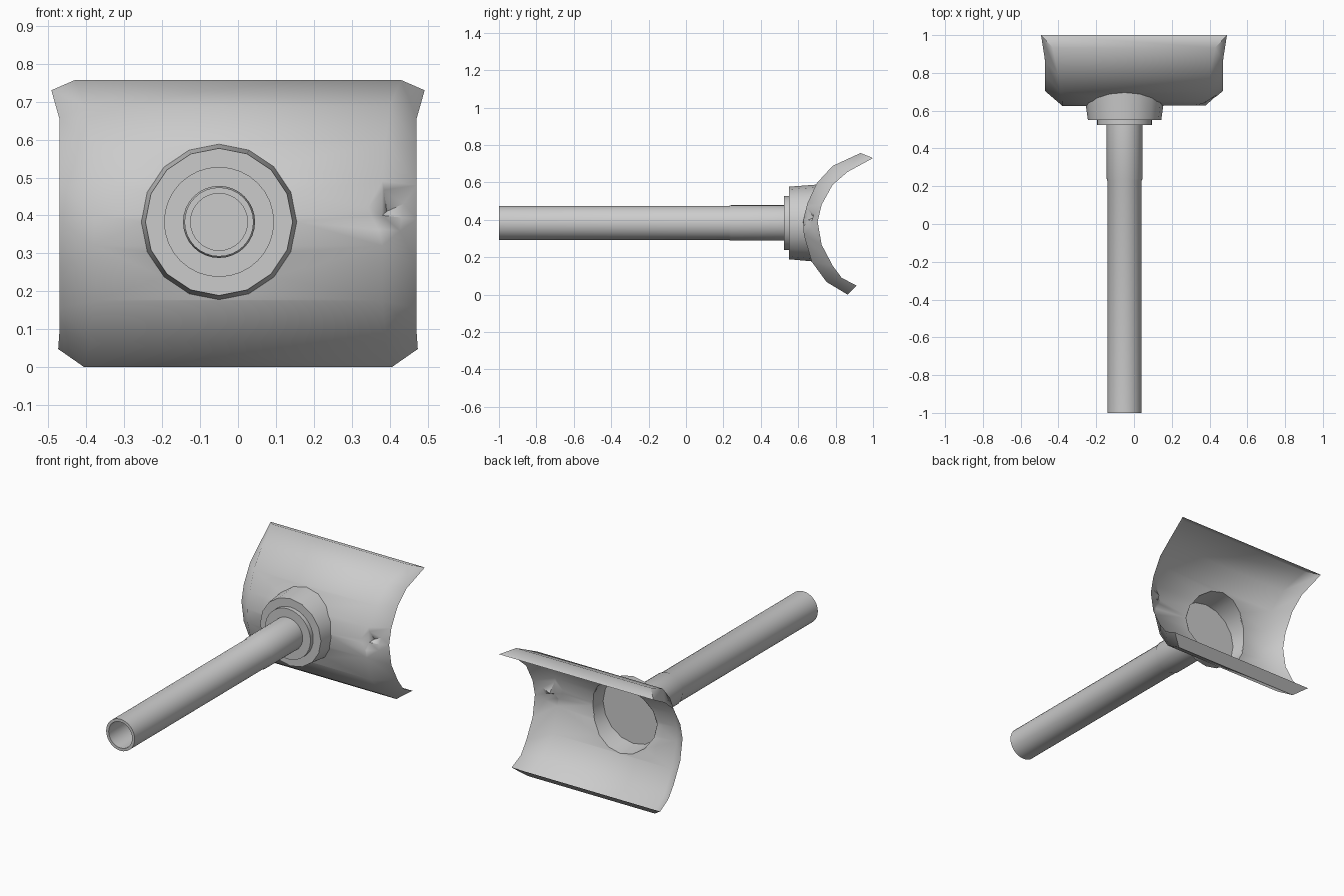
import bpy, bmesh, math
from mathutils import Vector
from mathutils.geometry import delaunay_2d_cdt

if "Cube" in bpy.data.objects:
    bpy.data.objects.remove(bpy.data.objects["Cube"])

CX, CZ = -0.05, 0.383          # axis of the handle
grey = bpy.data.materials.new("light grey")
grey.diffuse_color = (0.6, 0.6, 0.6, 1)
grey.use_nodes = True
grey.node_tree.nodes["Principled BSDF"].inputs["Base Color"].default_value = grey.diffuse_color

# Guard cross-section rows: main panel (y, z), half width, folded rim (y, z)
PANEL = [(.864, 0), (.752, .067), (.672, .176), (.63, .32), (.626, .40),
         (.65, .49), (.70, .597), (.784, .688), (.933, .757)]
WIDTH = [.405, .39, .38, .38, .38, .38, .39, .40, .43]
RIM = [(.912, .048), (.832, .09), (.784, .155), (.725, .267), (.704, .39),
       (.725, .48), (.784, .587), (.864, .656), (1.0, .73)]
RIM_X = [.474] + [.471] * 7 + [.492]
EDGE = 1.25                    # u value of the rim; the fold is at u = 1


def lerp(a, b, t):
    return a + (b - a) * t


def row(s):
    """Interpolated panel y, z, width and rim x, y, z at row s."""
    i = min(max(int(s), 0), len(PANEL) - 2)
    t = s - i
    vals = [(*PANEL[k], WIDTH[k], RIM_X[k], *RIM[k]) for k in (i, i + 1)]
    return [lerp(a, b, t) for a, b in zip(*vals)]


def surface(u, s):
    y, z, w, rx, ry, rz = row(s)
    a = abs(u)
    if a <= 1:
        return Vector((u * w, y, z))
    t = (a - 1) / (EDGE - 1)
    return Vector((math.copysign(lerp(w, rx, t), u), lerp(y, ry, t), lerp(z, rz, t)))


def to_us(x, z):
    """Sheet coordinates of a point seen from the front."""
    for i in range(len(PANEL) - 1):
        if z <= PANEL[i + 1][1]:
            break
    s = i + (z - PANEL[i][1]) / (PANEL[i + 1][1] - PANEL[i][1])
    _, _, w, rx, _, _ = row(s)
    a = abs(x)
    u = a / w if a <= w else 1 + (a - w) / (rx - w) * (EDGE - 1)
    return Vector((math.copysign(u, x), s))


def finish(bm, name, angle):
    me = bpy.data.meshes.new(name)
    bm.to_mesh(me)
    bm.free()
    ob = bpy.data.objects.new(name, me)
    bpy.context.collection.objects.link(ob)
    me.materials.append(grey)
    bpy.ops.object.select_all(action='DESELECT')
    ob.select_set(True)
    bpy.context.view_layer.objects.active = ob
    bpy.ops.object.shade_smooth_by_angle(angle=math.radians(angle))
    return ob


def lathe(name, profile, n, fit_back=False):
    """Turn (radius, y) points around the handle axis; radius 0 closes the end."""
    bm = bmesh.new()
    rings = []
    for r, y in profile:
        if r == 0:
            rings.append([bm.verts.new((CX, y, CZ))] * n)
            continue
        ring = []
        for k in range(n):
            a = 2 * math.pi * k / n
            ring.append(bm.verts.new((CX + r * math.cos(a), y, CZ + r * math.sin(a))))
        rings.append(ring)
    if fit_back:               # last ring follows the curved guard
        for v in rings[-1]:
            v.co.y = row(to_us(v.co.x, v.co.z)[1])[0]
    for a, b in zip(rings, rings[1:]):
        for k in range(n):
            j = (k + 1) % n
            quad = list(dict.fromkeys((a[k], a[j], b[j], b[k])))
            bm.faces.new(quad)
    bmesh.ops.recalc_face_normals(bm, faces=bm.faces)
    return finish(bm, name, 30)


# Curved guard: rows, fold lines, socket hole and dent laid out on the sheet
last = len(PANEL) - 1
pts, edges = [], []


def chain(points, closed=False):
    b = len(pts)
    pts.extend(points)
    m = len(points)
    edges.extend((b + k, b + (k + 1) % m) for k in range(m if closed else m - 1))


HOLE = .205
DENT = Vector((.392, .412))
for i in range(last + 1):
    chain([Vector((u, i)) for u in (-EDGE, -1, 1, EDGE)])
for u in (-EDGE, -1, 1, EDGE):
    chain([Vector((u, i)) for i in range(last + 1)])
chain([to_us(CX + HOLE * math.cos(k * math.pi / 8), CZ + HOLE * math.sin(k * math.pi / 8))
       for k in range(16)], True)
chain([to_us(DENT.x + .05 * math.cos(2.98 + k * math.tau / 5),
             DENT.y + .056 * math.sin(2.98 + k * math.tau / 5)) for k in range(5)], True)
pts.append(to_us(*DENT))

verts, _, faces, *_ = delaunay_2d_cdt(pts, edges, [], 0, 1e-5)
bm = bmesh.new()
bvs = []
for p in verts:
    co = surface(p.x, p.y)
    d = math.hypot(co.x - DENT.x, co.z - DENT.y)
    co.y += .045 * max(0, 1 - d / .045)      # push the dent inwards
    bvs.append(bm.verts.new(co))


def in_hole(c):
    return all((c.x - CX) * math.cos((k + .5) * math.pi / 8) +
               (c.z - CZ) * math.sin((k + .5) * math.pi / 8) < HOLE * math.cos(math.pi / 16) + .0005
               for k in range(16))


for f in faces:
    c = sum((bvs[i].co for i in f), Vector()) / len(f)
    if not in_hole(c):
        bm.faces.new([bvs[i] for i in f])
# Folded lips along the top and bottom
for s in (0, last):
    bm.faces.new([bm.verts.new(surface(u, s)) for u in (-EDGE, -1, 1, EDGE)])
bmesh.ops.remove_doubles(bm, verts=bm.verts, dist=1e-4)
bmesh.ops.delete(bm, geom=[v for v in bm.verts if not v.link_faces], context='VERTS')
bmesh.ops.recalc_face_normals(bm, faces=bm.faces)
if sum(f.normal.y * f.calc_area() for f in bm.faces) > 0:
    bmesh.ops.reverse_faces(bm, faces=bm.faces)
finish(bm, "curved_guard", 50)

# Socket, collar and hollow handle
lathe("socket", [(0, .55), (.194, .55), (HOLE, .68)], 16, True)
lathe("collar", [(0, .525), (.145, .525), (.145, .55)], 32)
lathe("handle_tube", [(0, .50), (.075, .50), (.075, -1), (.091, -1),
                      (.091, .23), (.095, .24), (.095, .53)], 32)
